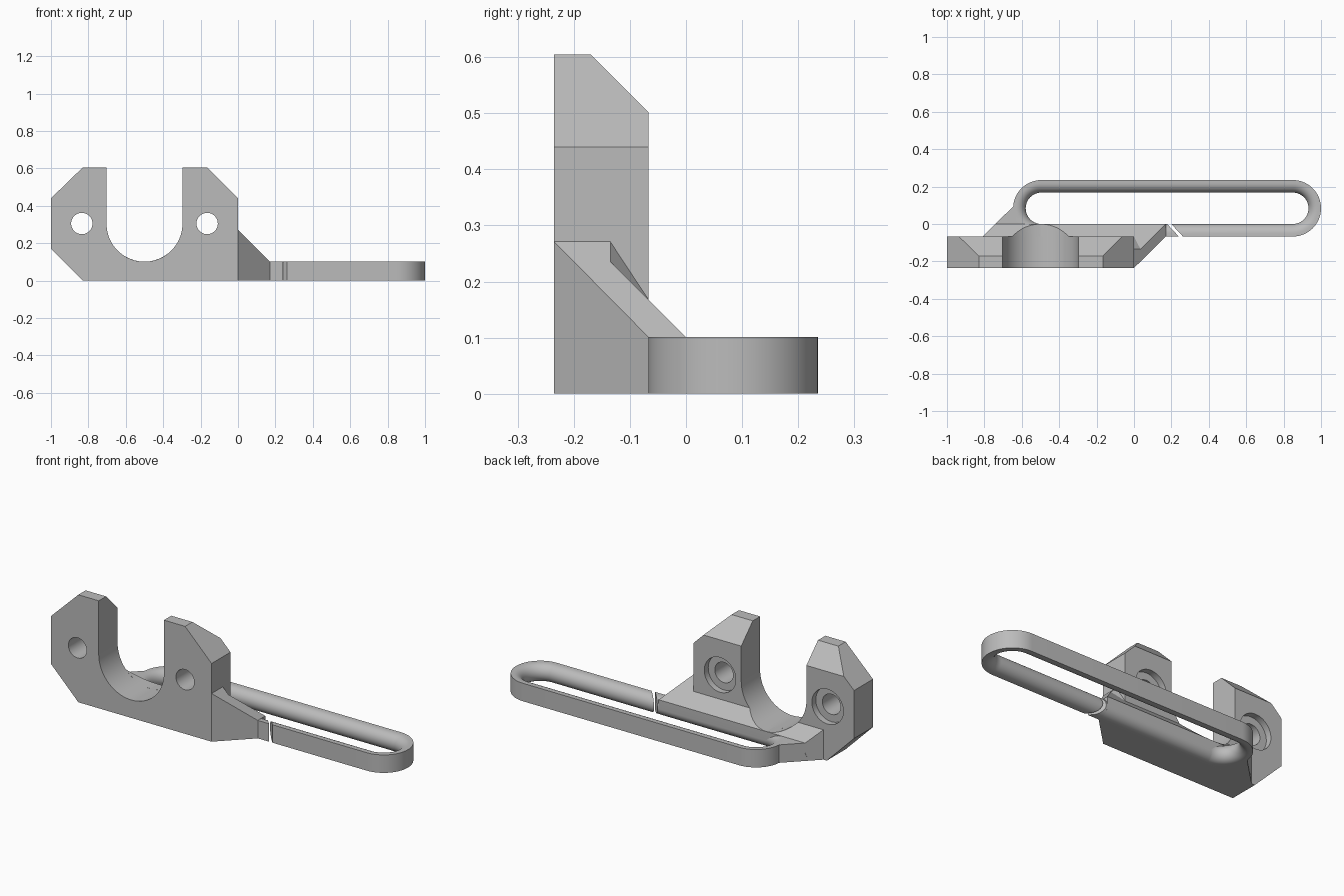
import bpy, bmesh
from math import sin, cos, pi, radians
from mathutils import Vector

if "Cube" in bpy.data.objects:
    bpy.data.objects.remove(bpy.data.objects["Cube"])

grey = bpy.data.materials.new("plain_grey")
grey.use_nodes = True
grey.diffuse_color = (0.5, 0.5, 0.5, 1)
grey.node_tree.nodes["Principled BSDF"].inputs["Base Color"].default_value = (0.5, 0.5, 0.5, 1)

FRONT, BACK = -0.235, -0.067      # plate faces
LOW = 0.101                       # height of foot and rail


def make(name, verts, faces):
    bm = bmesh.new()
    vs = [bm.verts.new(v) for v in verts]
    for f in faces:
        bm.faces.new([vs[i] for i in f])
    bmesh.ops.recalc_face_normals(bm, faces=bm.faces)
    me = bpy.data.meshes.new(name)
    bm.to_mesh(me)
    bm.free()
    me.materials.append(grey)
    ob = bpy.data.objects.new(name, me)
    bpy.context.collection.objects.link(ob)
    return ob


def loft(name, start, end):
    """Solid between two matching outlines."""
    n = len(start)
    sides = [(i, (i + 1) % n, n + (i + 1) % n, n + i) for i in range(n)]
    return make(name, start + end, sides + [tuple(range(n)), tuple(range(n, 2 * n))])


def along_y(name, pts, y0, y1):
    return loft(name, [(x, y0, z) for x, z in pts], [(x, y1, z) for x, z in pts])


def along_z(name, pts, z0, z1):
    return loft(name, [(x, y, z0) for x, y in pts], [(x, y, z1) for x, y in pts])


def arc(cx, cy, r, a0, a1, n):
    angles = [radians(a0 + (a1 - a0) * i / n) for i in range(n + 1)]
    return [(cx + r * cos(a), cy + r * sin(a)) for a in angles]


def activate(ob):
    bpy.ops.object.select_all(action="DESELECT")
    ob.select_set(True)
    bpy.context.view_layer.objects.active = ob


def cut(ob, cutter):
    cutter.hide_render = True
    mod = ob.modifiers.new("cut", "BOOLEAN")
    mod.operation, mod.solver, mod.object = "DIFFERENCE", "EXACT", cutter
    activate(ob)
    bpy.ops.object.modifier_apply(modifier=mod.name)
    bpy.data.objects.remove(cutter)


def circle(cx, cz, r):
    return arc(cx, cz, r, 0, 360, 48)[:-1]


# Clamp plate with a U-shaped cradle
outline = [(-0.83, 0), (0, 0), (0, 0.44), (-0.165, 0.605), (-0.297, 0.605)]
outline += arc(-0.5, 0.304, 0.203, 0, -180, 40)
outline += [(-0.703, 0.605), (-0.83, 0.605), (-1, 0.44), (-1, 0.17)]
plate = along_y("clamp_plate", outline, FRONT, BACK)

# Sloped top at the back of the plate
slope = [(-0.17, 0.605), (BACK, 0.502), (0.033, 0.402), (0.033, 0.8), (-0.365, 0.8)]
cut(plate, loft("slope_cutter", [(-1.2, y, z) for y, z in slope],
                [(0.2, y, z) for y, z in slope]))

# Screw holes with counterbores at the back
for x in (-0.835, -0.165):
    cut(plate, along_y("hole_cutter", circle(x, 0.305, 0.057), -0.4, 0.1))
    cut(plate, along_y("bore_cutter", circle(x, 0.305, 0.098), BACK - 0.035, 0.1))


# Foot strip behind the plate: skewed left end, right end following the gusset
def strip(name, section):
    return loft(name, [(-0.742 + y, y, z) for y, z in section],
                [(min(0.17, 0.271 - z), y, z) for y, z in section])


strip("foot_strip", [(BACK, 0)] + arc(-0.05, 0.05, 0.05, -90, 0, 12) + [(0, LOW), (BACK, LOW)])
ramp = strip("foot_ramp", [(BACK, LOW), (0, LOW), (BACK, LOW - BACK)])
cut(ramp, along_y("cradle_cutter", circle(-0.5, 0.304, 0.203), -0.4, 0.3))

# Flat corner joining the foot to the rail
along_z("foot_corner", [(-0.809, BACK), (-0.646, 0.094), (-0.636, 0.03),
                        (-0.6, -0.02), (-0.54, -0.06), (-0.495, BACK)], 0, LOW)

# Gusset on the side of the plate
make("side_gusset",
     [(0, FRONT, 0), (0.17, BACK, 0), (0, BACK, 0),
      (0, FRONT, 0.271), (0, -0.135, 0.271), (0.035, -0.135, 0.236),
      (0, BACK, 0.168), (0.103, BACK, 0.168), (0.17, BACK, LOW)],
     [(0, 1, 2), (3, 4, 5, 7, 8), (4, 5, 6), (5, 6, 7),
      (6, 7, 8, 1, 2), (3, 8, 1, 0), (3, 4, 6, 2, 0)])

# Slotted rail: D-shaped section swept round a stadium, rounded on the inside
ends = [(0.849, -90), (-0.495, 90)]
path = [(cx, radians(a0 + 180 * i / 32)) for cx, a0 in ends for i in range(33)]
half = LOW / 2
section = [(0.151, 0), (0.151, LOW)]
section += [(0.084 + half - r, half + z) for r, z in arc(0, 0, half, 90, -90, 16)]
verts = [(cx + r * cos(a), 0.084 + r * sin(a), z) for cx, a in path for r, z in section]
n, m = len(path), len(section)
faces = [(i * m + j, i * m + (j + 1) % m,
          (i + 1) % n * m + (j + 1) % m, (i + 1) % n * m + j)
         for i in range(n) for j in range(m)]
rail = make("slotted_rail", verts, faces)

# Narrow diagonal slit through the rail
cut(rail, along_z("slit_cutter", [(0.168, 0.01), (0.249, -0.077),
                                  (0.271, -0.077), (0.19, 0.01)], -0.1, 0.2))

for ob in [o for o in bpy.data.objects if o.type == "MESH" and grey.name in o.data.materials]:
    activate(ob)
    bpy.ops.object.shade_smooth_by_angle(angle=radians(30))
